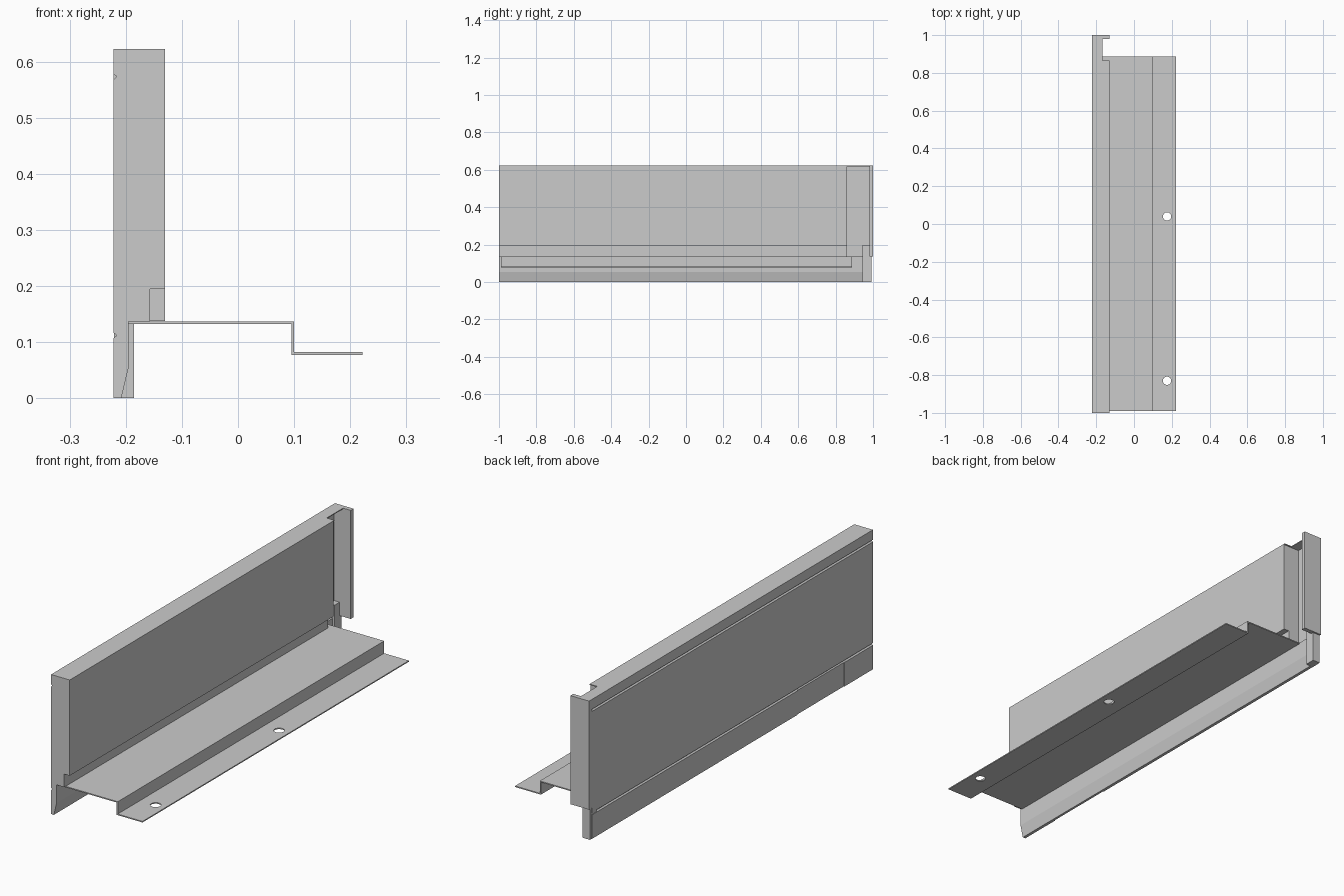
import bpy, bmesh
from mathutils import Matrix

if "Cube" in bpy.data.objects:
    bpy.data.objects.remove(bpy.data.objects["Cube"])


def prism(name, pts, y0, y1):
    """Extrude a closed x-z profile along y."""
    bm = bmesh.new()
    face = bm.faces.new([bm.verts.new((x, y0, z)) for x, z in pts])
    ext = bmesh.ops.extrude_face_region(bm, geom=[face])
    verts = [g for g in ext["geom"] if isinstance(g, bmesh.types.BMVert)]
    bmesh.ops.translate(bm, verts=verts, vec=(0, y1 - y0, 0))
    bmesh.ops.recalc_face_normals(bm, faces=bm.faces)
    return finish(name, bm)


def box(name, x0, x1, y0, y1, z0, z1):
    return prism(name, [(x0, z0), (x1, z0), (x1, z1), (x0, z1)], y0, y1)


def finish(name, bm):
    me = bpy.data.meshes.new(name)
    bm.to_mesh(me)
    bm.free()
    ob = bpy.data.objects.new(name, me)
    bpy.context.collection.objects.link(ob)
    return ob


def cut(target, cutter):
    """Subtract the cutter, then discard it."""
    cutter.hide_render = True
    mod = target.modifiers.new("cut", "BOOLEAN")
    mod.operation = "DIFFERENCE"
    mod.solver = "EXACT"
    mod.object = cutter
    bpy.context.view_layer.objects.active = target
    bpy.ops.object.modifier_apply(modifier=mod.name)
    bpy.data.objects.remove(cutter)


L, S, R = -0.222, -0.212, -0.13   # outer face, skin inner face, inner face
TOP, CAP = 0.622, 0.618


def groove(z):
    return [(L, z - 0.005), (L + 0.006, z), (L, z + 0.005)]


# Outer skin with skirt and two V grooves
skin = prism("outer_skin", [(L, 0)] + groove(0.112) + groove(0.573) +
             [(L, CAP), (S, CAP), (S, 0.137), (-0.195, 0.137),
              (-0.195, 0.055), (-0.208, 0)], -1, 0.98)
# Shallow recess in the skirt's outer face
cut(skin, box("recess_cutter", -0.25, L + 0.003, -0.80, -0.47, -0.05, 0.108))

# Wall core with stepped bottom edge
prism("wall_core", [(S, 0.137), (-0.157, 0.137), (-0.157, 0.195),
                    (R, 0.195), (R, CAP), (S, CAP)], -1, 0.86)

# Top cap, notched at the far end
box("top_cap", L, R, -1, 0.865, CAP, TOP)
box("top_cap_end", L, -0.168, 0.865, 0.98, CAP, TOP)

# End flange and lower end tab
box("end_flange", L, R, 0.98, 1.0, 0.138, TOP)
box("end_tab", L + 0.001, -0.185, 0.945, 0.992, 0, 0.198)

# Stepped mounting tray with two fixing holes
tray = prism("mounting_tray", [(-0.195, 0.132), (0.095, 0.132), (0.095, 0.077),
                               (0.222, 0.077), (0.222, 0.082), (0.100, 0.082),
                               (0.100, 0.137), (-0.195, 0.137)], -0.99, 0.887)
for y in (0.04, -0.83):
    bm = bmesh.new()
    bmesh.ops.create_cone(bm, cap_ends=True, segments=32, radius1=0.022,
                          radius2=0.022, depth=0.06,
                          matrix=Matrix.Translation((0.175, y, 0.08)))
    cut(tray, finish("hole_cutter", bm))
